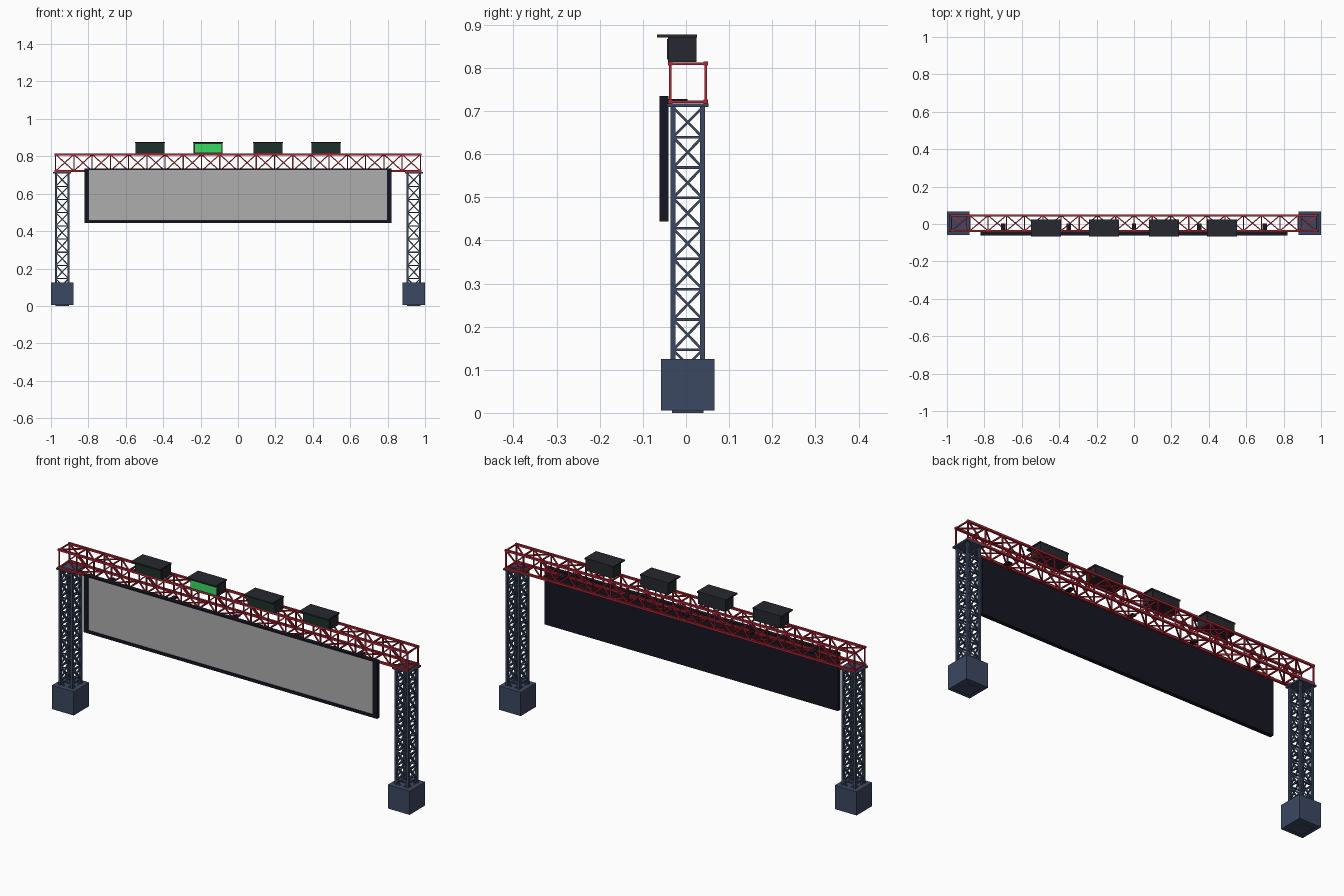
import bpy, bmesh
from mathutils import Vector, Matrix

if "Cube" in bpy.data.objects:
    bpy.data.objects.remove(bpy.data.objects["Cube"])


def material(name, r, g, b):
    m = bpy.data.materials.new(name)
    m.diffuse_color = (r, g, b, 1)
    m.use_nodes = True
    m.node_tree.nodes["Principled BSDF"].inputs["Base Color"].default_value = m.diffuse_color
    return m


STEEL = material("blue_steel", 0.045, 0.065, 0.12)
RED = material("red_paint", 0.45, 0.02, 0.035)
DARK = material("dark_frame", 0.008, 0.008, 0.016)
CASE = material("lamp_case", 0.02, 0.022, 0.028)
OFF = material("lamp_off", 0.012, 0.03, 0.022)
GREEN = material("lamp_green", 0.04, 0.7, 0.12)
GREY = material("screen_grey", 0.42, 0.42, 0.42)
YC = 0.004  # centre line of columns and truss


def add_box(bm, x0, x1, y0, y1, z0, z1):
    mat = Matrix.Translation(((x0 + x1) / 2, (y0 + y1) / 2, (z0 + z1) / 2)) @ \
        Matrix.Diagonal((x1 - x0, y1 - y0, z1 - z0, 1))
    bmesh.ops.create_cube(bm, size=1, matrix=mat)


def add_bar(bm, a, b, w):
    """Square bar of width w from a to b."""
    a, b = Vector(a), Vector(b)
    d = b - a
    up = Vector((0, 0, 1)) if abs(d.z) < 0.99 * d.length else Vector((0, 1, 0))
    z = d.normalized()
    x = up.cross(z).normalized()
    y = z.cross(x)
    rot = Matrix((x, y, z)).transposed().to_4x4()
    mat = Matrix.Translation((a + b) / 2) @ rot @ Matrix.Diagonal((w, w, d.length, 1))
    bmesh.ops.create_cube(bm, size=1, matrix=mat)


def finish(bm, name, mat):
    me = bpy.data.meshes.new(name)
    bm.to_mesh(me)
    bm.free()
    me.materials.append(mat)
    ob = bpy.data.objects.new(name, me)
    bpy.context.collection.objects.link(ob)
    return ob


def boxes(name, mat, *dims):
    bm = bmesh.new()
    for d in dims:
        add_box(bm, *d)
    return finish(bm, name, mat)


# Lattice columns with footing blocks and cap plates
def column(cx, side):
    boxes(side + "_footing", STEEL,
          (cx - .061, cx + .061, YC - .062, YC + .062, .005, .125),
          (cx - .037, cx + .037, YC - .037, YC + .037, 0, .005))
    boxes(side + "_cap_plate", STEEL,
          (cx - .048, cx + .048, YC - .048, YC + .048, .709, .717))
    bm = bmesh.new()
    h, pitch = .034, .0705
    corners = [(cx - h, YC - h), (cx + h, YC - h), (cx + h, YC + h), (cx - h, YC + h)]
    for i, p in enumerate(corners):
        q = corners[(i + 1) % 4]
        add_bar(bm, (*p, .006), (*p, .71), .011)
        for k in range(1, 10):
            z0 = .005 + k * pitch
            z1 = min(z0 + pitch, .708)
            add_bar(bm, (*p, z0), (*q, z0), .006)
            add_bar(bm, (*p, z0), (*q, z1), .006)
            add_bar(bm, (*q, z0), (*p, z1), .006)
    finish(bm, side + "_lattice_column", STEEL)


column(-.94, "left")
column(.94, "right")

# Red box truss: chords, frames and alternating diagonals
YF, YB, ZB, ZT, L, N = -.0365, .0455, .7215, .810, .975, 20
bm = bmesh.new()
for y in (YF, YB):
    for z in (ZB, ZT):
        add_bar(bm, (-L - .005, y, z), (L + .005, y, z), .010)
xs = [-L + 2 * L * i / N for i in range(N + 1)]
for x in xs:
    for y in (YF, YB):
        add_bar(bm, (x, y, ZB), (x, y, ZT), .006)
    for z in (ZB, ZT):
        add_bar(bm, (x, YF, z), (x, YB, z), .006)
for i in range(N):
    a, b = (xs[i], xs[i + 1]) if i % 2 == 0 else (xs[i + 1], xs[i])
    add_bar(bm, (a, YF, ZB), (b, YF, ZT), .006)
    add_bar(bm, (b, YB, ZB), (a, YB, ZT), .006)
    add_bar(bm, (a, YF, ZT), (b, YB, ZT), .006)
    add_bar(bm, (b, YF, ZB), (a, YB, ZB), .006)
finish(bm, "box_truss", RED)

# Display board: backing, raised rim, grey screen
boxes("board_backing", DARK, (-.82, .82, -.053, -.041, .446, .734))
boxes("board_rim", DARK,
      (-.822, -.797, -.062, -.041, .444, .735), (.797, .822, -.062, -.041, .444, .735),
      (-.797, .797, -.062, -.041, .444, .459), (-.797, .797, -.062, -.041, .727, .735))
boxes("board_screen", GREY, (-.798, .798, -.058, -.052, .458, .728))
boxes("board_brackets", DARK,
      *[(x - .012, x + .012, -.045, .003, .722, .728) for x in (-.7, -.35, 0, .35, .7)])

# Signal lamps with visor lids
for i, x in enumerate((-.47, -.16, .16, .47)):
    n = "lamp_%d_" % (i + 1)
    boxes(n + "case", CASE, (x - .077, x + .077, -.042, .024, .814, .872))
    boxes(n + "visor", CASE, (x - .081, x + .081, -.067, .025, .870, .877))
    boxes(n + "face", GREEN if i == 1 else OFF,
          (x - .071, x + .071, -.044, -.040, .819, .867))
